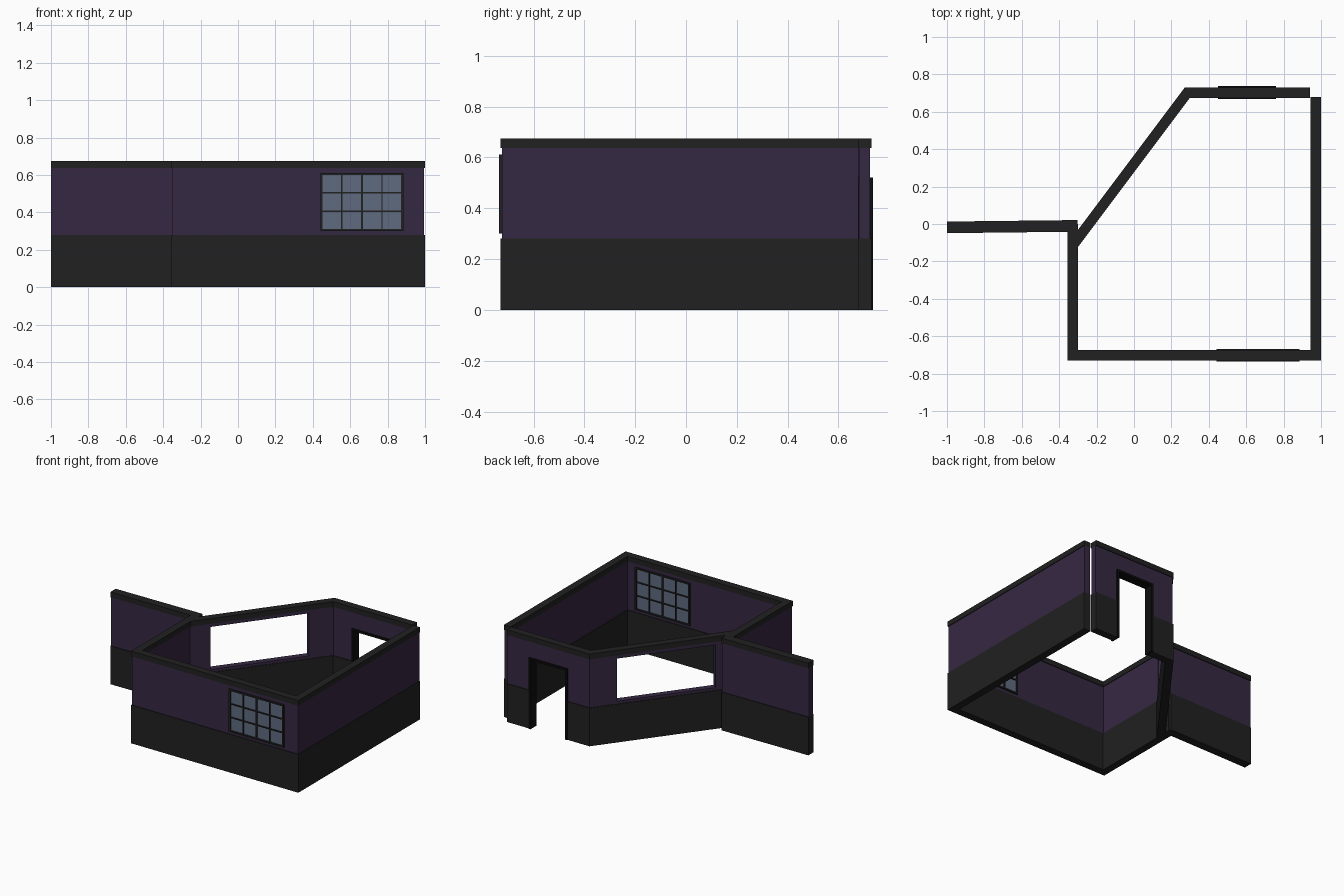
import bpy, bmesh
from mathutils import Vector

if "Cube" in bpy.data.objects:
    bpy.data.objects.remove(bpy.data.objects["Cube"])

Z_BASE, Z_CAP, Z_TOP = 0.28, 0.637, 0.675
THICK, INSET = 0.055, 0.005


def material(name, r, g, b):
    m = bpy.data.materials.new(name)
    m.diffuse_color = (r, g, b, 1)
    m.use_nodes = True
    m.node_tree.nodes["Principled BSDF"].inputs["Base Color"].default_value = m.diffuse_color
    return m


DARK = material("charcoal", 0.015, 0.015, 0.015)
PURPLE = material("purple", 0.036, 0.021, 0.054)
BLACK = material("black", 0.004, 0.004, 0.004)
GLASS = material("glass", 0.115, 0.147, 0.216)


def elevation(name, line, xs, zs, mat, thick, holes=(), miter=(0, 0)):
    """Grid of cells drawn along a plan line, holes skipped, extruded through the wall."""
    a, b = Vector(line[0]), Vector(line[1])
    d = (b - a).normalized()
    n = Vector((-d.y, d.x))  # outward side
    bm = bmesh.new()
    grid = [[bm.verts.new((x, -thick / 2, z)) for z in zs] for x in xs]
    for i in range(len(xs) - 1):
        for j in range(len(zs) - 1):
            if (i, j) not in holes:
                bm.faces.new((grid[i][j], grid[i + 1][j], grid[i + 1][j + 1], grid[i][j + 1]))
    bmesh.ops.delete(bm, geom=[v for v in bm.verts if not v.link_faces], context='VERTS')
    out = bmesh.ops.extrude_face_region(bm, geom=bm.faces[:], use_keep_orig=True)
    for v in out["geom"]:
        if isinstance(v, bmesh.types.BMVert):
            v.co.y += thick
    for v in bm.verts:
        s, t, z = v.co
        if abs(s - xs[0]) < 1e-5:
            s += miter[0] * t
        elif abs(s - xs[-1]) < 1e-5:
            s += miter[1] * t
        p = a + d * s + n * t
        v.co = (p.x, p.y, z)
    bmesh.ops.recalc_face_normals(bm, faces=bm.faces[:])
    me = bpy.data.meshes.new(name)
    bm.to_mesh(me)
    bm.free()
    me.materials.append(mat)
    ob = bpy.data.objects.new(name, me)
    bpy.context.collection.objects.link(ob)
    return ob


def wall(name, start, end, miter=(0, 0), opening=None, thick=THICK):
    """Dark base, inset purple panel and dark cap; opening = (s0, s1, z0, z1)."""
    line = (start, end)
    length = (Vector(end) - Vector(start)).length
    xs, zs = [0, length], [Z_BASE, Z_CAP]
    base_holes, panel_holes = (), ()
    if opening:
        s0, s1, z0, z1 = opening
        xs = [0, s0, s1, length]
        if z0 < Z_BASE:
            zs, base_holes, panel_holes = [Z_BASE, z1, Z_CAP], {(1, 0)}, {(1, 0)}
        else:
            zs, panel_holes = [Z_BASE, z0, z1, Z_CAP], {(1, 1)}
    elevation(name + "_base", line, xs, [0, Z_BASE], DARK, thick, base_holes, miter)
    elevation(name + "_panel", line, xs, zs, PURPLE, thick - 2 * INSET, panel_holes, miter)
    elevation(name + "_cap", line, [0, length], [Z_CAP, Z_TOP], DARK, thick, (), miter)


# Plan corners on the wall centre lines
front_right, front_left = (0.9725, -0.7025), (-0.3275, -0.7025)
back_left, back_right = (0.285, 0.7025), (0.94, 0.7025)

# Walls, walked clockwise so the outward side is always on the left
wall("right_wall", (0.9725, 0.678), front_right, (0, 1))
wall("front_wall", front_right, front_left, (-1, 1), (0.0875, 0.5325, 0.30, 0.612))
wall("left_wall", front_left, (-0.3275, 0.0), (-1, 0))
wall("diagonal_wall", (-0.333, -0.1215 + 0.0), back_left, (0, 0.5), (0.16, 0.85, 0.30, 0.612))
wall("back_wall", back_left, back_right, (-0.5, 0), (0.168, 0.472, 0, 0.518))
wall("side_wing_wall", (-1.0, -0.018), (-0.302, -0.01), thick=0.062)

# Door frame
elevation("door_frame", (back_left, back_right), [0.165, 0.18, 0.46, 0.475],
          [0, 0.505, 0.52], BLACK, 0.068, {(1, 0)})


# Window: bars alternate with panes, so odd cells are open
def bars(lo, hi, widths):
    pane = (hi - lo - sum(widths)) / (len(widths) - 1)
    pts = [lo]
    for w in widths:
        pts += [pts[-1] + w, pts[-1] + w + pane]
    return pts[:-1]


front_line = (front_right, front_left)
wx = bars(0.0875, 0.5325, [0.013, 0.007, 0.012, 0.007, 0.013])
wz = bars(0.30, 0.612, [0.011, 0.007, 0.007, 0.011])
panes = {(i, j) for i in range(1, len(wx) - 1, 2) for j in range(1, len(wz) - 1, 2)}
elevation("window_frame", front_line, wx, wz, DARK, 0.066, panes)
elevation("window_glass", front_line, [wx[1], wx[-2]], [wz[1], wz[-2]], GLASS, 0.05)
